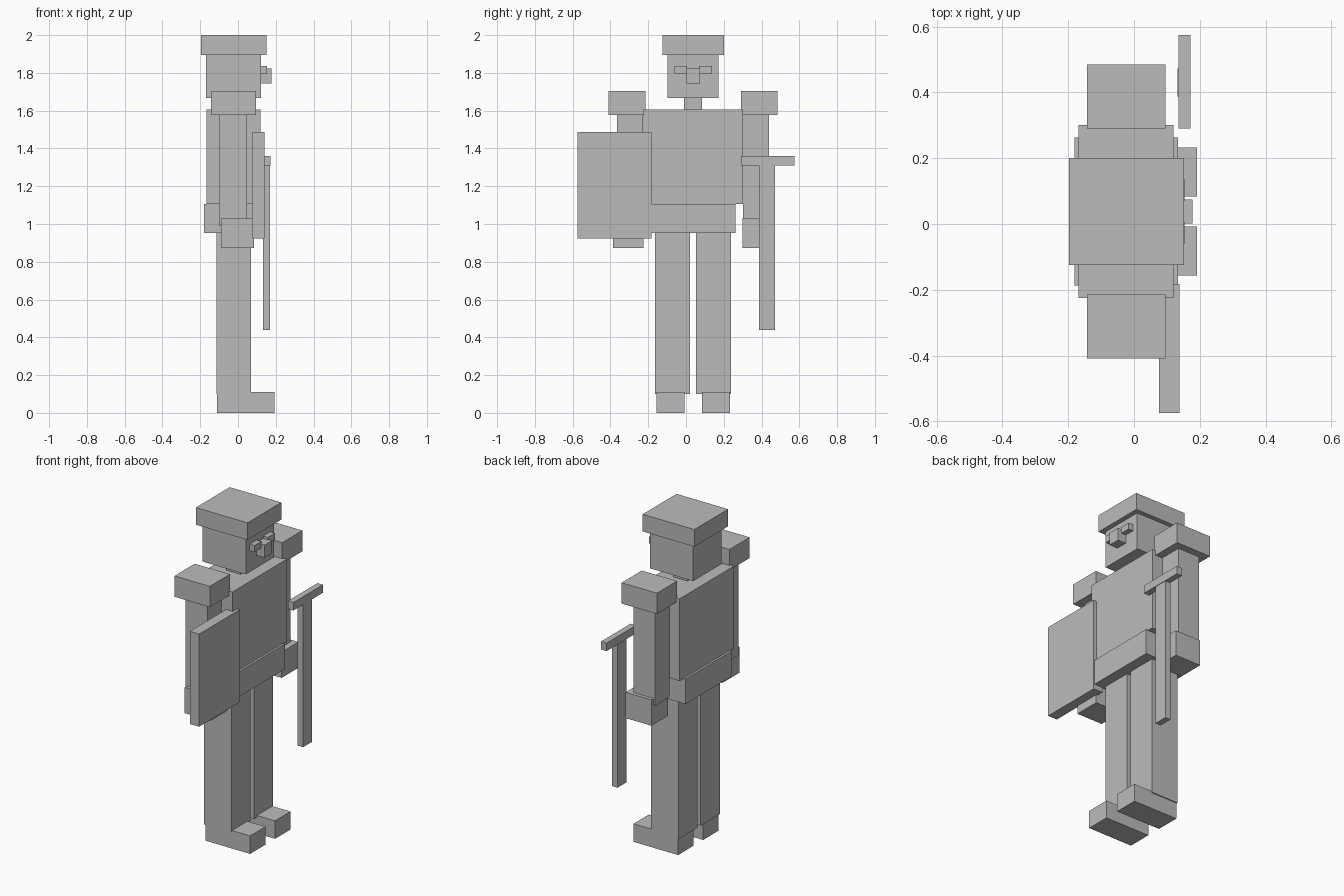
import bpy
import bmesh
from mathutils import Vector

grey = bpy.data.materials.new("plain grey")
grey.diffuse_color = (0.5, 0.5, 0.5, 1)

MID_Y = 0.038  # symmetry plane of the body (the figure faces +x)


def box(name, x, y, z):
    """Axis-aligned box from (min, max) ranges."""
    lo, hi = Vector((x[0], y[0], z[0])), Vector((x[1], y[1], z[1]))
    bm = bmesh.new()
    bmesh.ops.create_cube(bm, size=1)
    bmesh.ops.scale(bm, vec=hi - lo, verts=bm.verts)
    mesh = bpy.data.meshes.new(name)
    bm.to_mesh(mesh)
    bm.free()
    mesh.materials.append(grey)
    obj = bpy.data.objects.new(name, mesh)
    obj.location = (lo + hi) / 2
    bpy.context.collection.objects.link(obj)


def pair(name, x, y, z):
    """Box given on the -y side, plus its mirror image."""
    box("right_" + name, x, y, z)
    box("left_" + name, x, (2 * MID_Y - y[1], 2 * MID_Y - y[0]), z)


# Head
box("hat", (-0.197, 0.152), (-0.125, 0.201), (1.895, 2.0))
box("head", (-0.17, 0.122), (-0.099, 0.173), (1.667, 1.895))
box("nose", (0.115, 0.178), (0.002, 0.075), (1.745, 1.822))
pair("eye", (0.115, 0.154), (-0.061, 0.006), (1.797, 1.837))
box("neck", (-0.07, 0.025), (-0.01, 0.086), (1.6, 1.67))

# Body
box("torso", (-0.168, 0.12), (-0.225, 0.301), (1.105, 1.607))
box("hips", (-0.181, 0.133), (-0.187, 0.263), (0.953, 1.107))

# Legs and feet
pair("leg", (-0.115, 0.069), (-0.163, 0.022), (0.1, 0.955))
pair("foot", (-0.11, 0.192), (-0.157, -0.008), (0.0, 0.11))

# Arms
pair("shoulder", (-0.143, 0.096), (-0.409, -0.214), (1.578, 1.705))
pair("arm", (-0.1, 0.048), (-0.364, -0.227), (0.99, 1.58))
pair("hand", (-0.09, 0.085), (-0.386, -0.224), (0.872, 1.03))

# Shield and sword
box("shield", (0.076, 0.139), (-0.574, -0.182), (0.922, 1.488))
box("sword_blade", (0.132, 0.169), (0.387, 0.472), (0.438, 1.312))
box("sword_guard", (0.135, 0.172), (0.29, 0.574), (1.311, 1.36))
